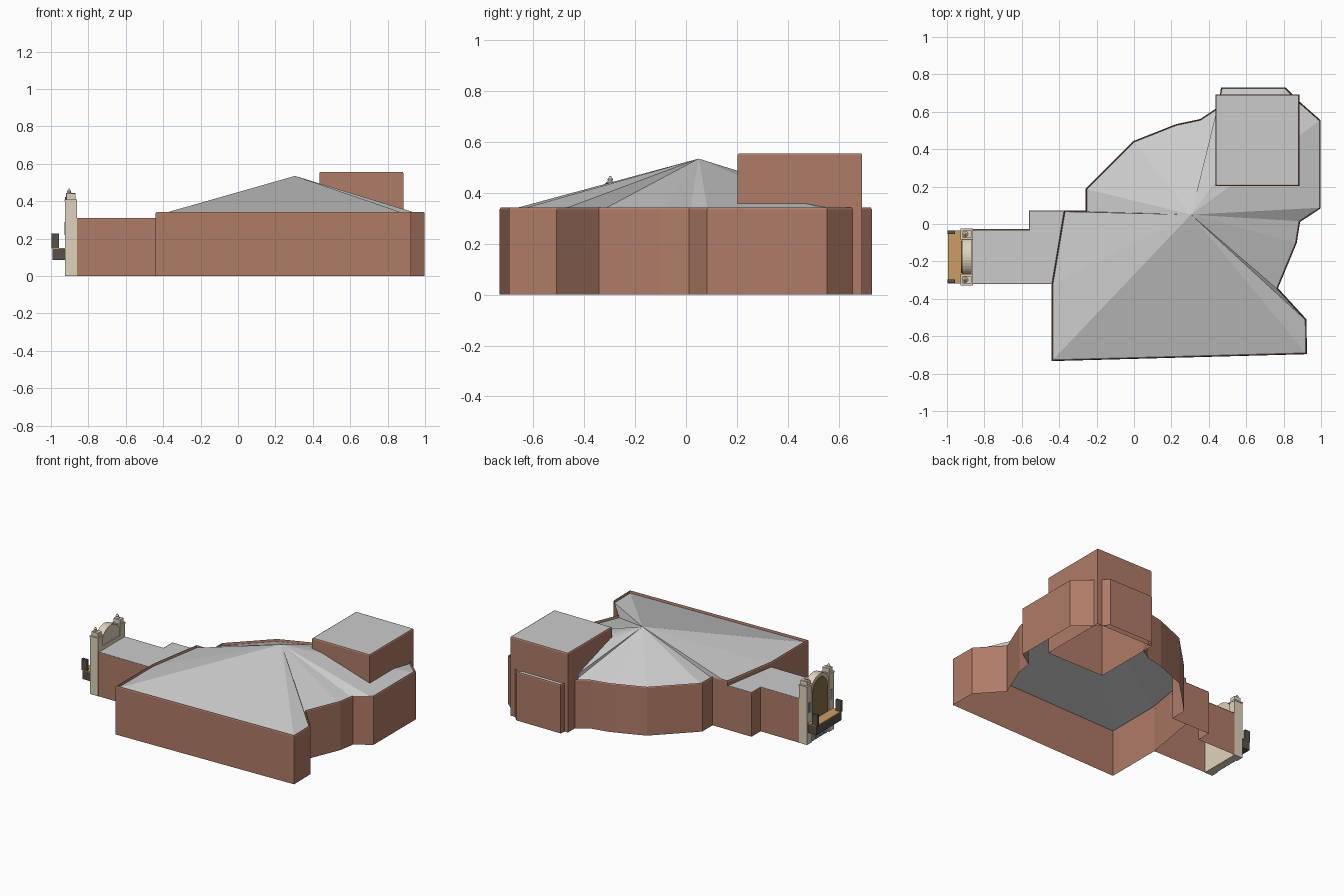
import bpy, bmesh, math
from mathutils import Vector

if "Cube" in bpy.data.objects:
    bpy.data.objects.remove(bpy.data.objects["Cube"])


def mat(name, r, g, b):
    m = bpy.data.materials.new(name)
    m.diffuse_color = (r, g, b, 1)
    m.use_nodes = True
    m.node_tree.nodes["Principled BSDF"].inputs["Base Color"].default_value = m.diffuse_color
    return m


BRICK = mat("brick", 0.43, 0.20, 0.135)
STONE = mat("stone", 0.74, 0.65, 0.50)
DARK = mat("dark_metal", 0.10, 0.08, 0.07)
GOLD = mat("gold", 0.60, 0.34, 0.13)
BRONZE = mat("bronze", 0.24, 0.16, 0.06)
GLASS = mat("glass", 0.22, 0.28, 0.34)
DY = -0.006  # centring shift


def mesh(name, verts, faces, m=None, fix=True):
    me = bpy.data.meshes.new(name)
    me.from_pydata([tuple(v) for v in verts], [], faces)
    if fix:
        bm = bmesh.new()
        bm.from_mesh(me)
        bmesh.ops.recalc_face_normals(bm, faces=bm.faces)
        bm.to_mesh(me)
        bm.free()
    ob = bpy.data.objects.new(name, me)
    ob.location.y = DY
    bpy.context.collection.objects.link(ob)
    if m:
        me.materials.append(m)
    return ob


def inset(pts, d):
    # mitred inward offset of a counter-clockwise outline
    out = []
    for i, p in enumerate(pts):
        p = Vector(p)
        a = (p - Vector(pts[i - 1])).normalized()
        b = (Vector(pts[(i + 1) % len(pts)]) - p).normalized()
        n = Vector((-a.y - b.y, a.x + b.x))
        n.normalize()
        out.append(p + n * d / max(0.5, n.dot(Vector((-a.y, a.x)))))
    return out


def block(name, pts, h, roof_z, apex=None, skip=()):
    # brick walls with a narrow parapet, and a flat or pointed roof behind it
    n = len(pts)
    inner = inset(pts, 0.007)
    rings = [[(x, y, 0) for x, y in pts], [(x, y, h - .006) for x, y in pts],
             [(p.x, p.y, h) for p in inset(pts, .004)],
             [(p.x, p.y, roof_z) for p in inner]]
    faces = []
    for i in range(n):
        if i in skip:
            continue
        j = (i + 1) % n
        faces += [(k * n + i, k * n + j, (k + 1) * n + j, (k + 1) * n + i)
                  for k in range(3)]
    mesh(name + "_walls", sum(rings, []), faces, BRICK, fix=False)
    rim = [(x, y, roof_z) for x, y in (pts if skip else inner)]
    if apex:
        mesh(name + "_roof", rim + [apex],
             [(i, (i + 1) % n, n) for i in range(n)], fix=False)
    else:
        mesh(name + "_roof", rim, [tuple(range(n))], fix=False)


def prism(name, yz, x0, x1, m):
    n = len(yz)
    v = [(x0, y, z) for y, z in yz] + [(x1, y, z) for y, z in yz]
    f = [tuple(range(n)), tuple(range(n, 2 * n))]
    f += [(i, (i + 1) % n, n + (i + 1) % n, n + i) for i in range(n)]
    return mesh(name, v, f, m)


def box(name, x0, x1, y0, y1, z0, z1, m):
    return prism(name, [(y0, z0), (y1, z0), (y1, z1), (y0, z1)], x0, x1, m)


def arch(yc, r, z0, zs, n=20):
    # upright with a half-round top
    return [(yc - r, z0), (yc + r, z0)] + [
        (yc + r * math.cos(math.pi * i / n), zs + r * math.sin(math.pi * i / n))
        for i in range(n + 1)]


# auditorium
hall = [(-.44, -.727), (.925, -.69), (.922, -.503), (.77, -.337), (.87, -.096),
        (.888, .017), (.998, .089), (.998, .561), (.88, .665), (.81, .737),
        (.465, .737), (.460, .70), (.44, .625), (.353, .567), (.225, .54),
        (-.005, .449), (-.259, .195), (-.259, .079), (-.374, .079),
        (-.44, -.315)]
block("auditorium", hall, 0.342, 0.325, apex=(.305, .056, .535))

# stage tower
block("stage_tower", [(.435, .209), (.884, .209), (.884, .699), (.435, .699)],
      0.556, 0.554)

# lobby
block("lobby", [(-.865, -.316), (-.44, -.316), (-.374, .079), (-.562, .079),
                (-.562, -.022), (-.865, -.022)], 0.31, 0.308, skip=(1, 5))

# entrance front
YC = -0.170
box("facade_wall", -.915, -.862, -.27, -.074, 0, .335, STONE)
prism("facade_arch", arch(YC, .108, .33, .337), -.920, -.868, STONE)
prism("arch_panel", arch(YC, .085, .15, .337), -.924, -.915, BRONZE)
for k in range(4):
    y = YC - .066 + .044 * k
    box("entrance_door", -.918, -.914, y - .019, y + .019, 0, .075, GLASS)

for s in (-1, 1):
    y = YC + s * .122
    box("pilaster", -.925, -.862, y - .027, y + .027, 0, .40, STONE)
    box("pilaster_cap", -.928, -.860, y - .030, y + .030, .40, .410, STONE)
    box("pilaster_block", -.918, -.868, y - .020, y + .020, .41, .440, STONE)
    box("pilaster_window", -.927, -.924, y - .011, y + .011, .22, .29, GLASS)
    # finial turned from a profile
    prof = [(.016, .436), (.016, .442), (.009, .447), (.011, .454), (.002, .467)]
    n = 12
    v = [(-.903 + r * math.cos(2 * math.pi * i / n),
          y + r * math.sin(2 * math.pi * i / n), z)
         for r, z in prof for i in range(n)]
    f = [(k * n + i, k * n + (i + 1) % n, (k + 1) * n + (i + 1) % n, (k + 1) * n + i)
         for k in range(len(prof) - 1) for i in range(n)]
    f += [tuple(range(n)), tuple(range(len(v) - n, len(v)))]
    mesh("finial", v, f, STONE)
    # sign boards on the canopy ends
    ye = YC + s * .131
    box("sign_board", -.998, -.956, ye - .009, ye + .009, .148, .226, DARK)

# canopy
box("canopy", -.992, -.92, -.310, -.030, .085, .145, DARK)
box("canopy_top", -.994, -.92, -.312, -.028, .145, .150, GOLD)
